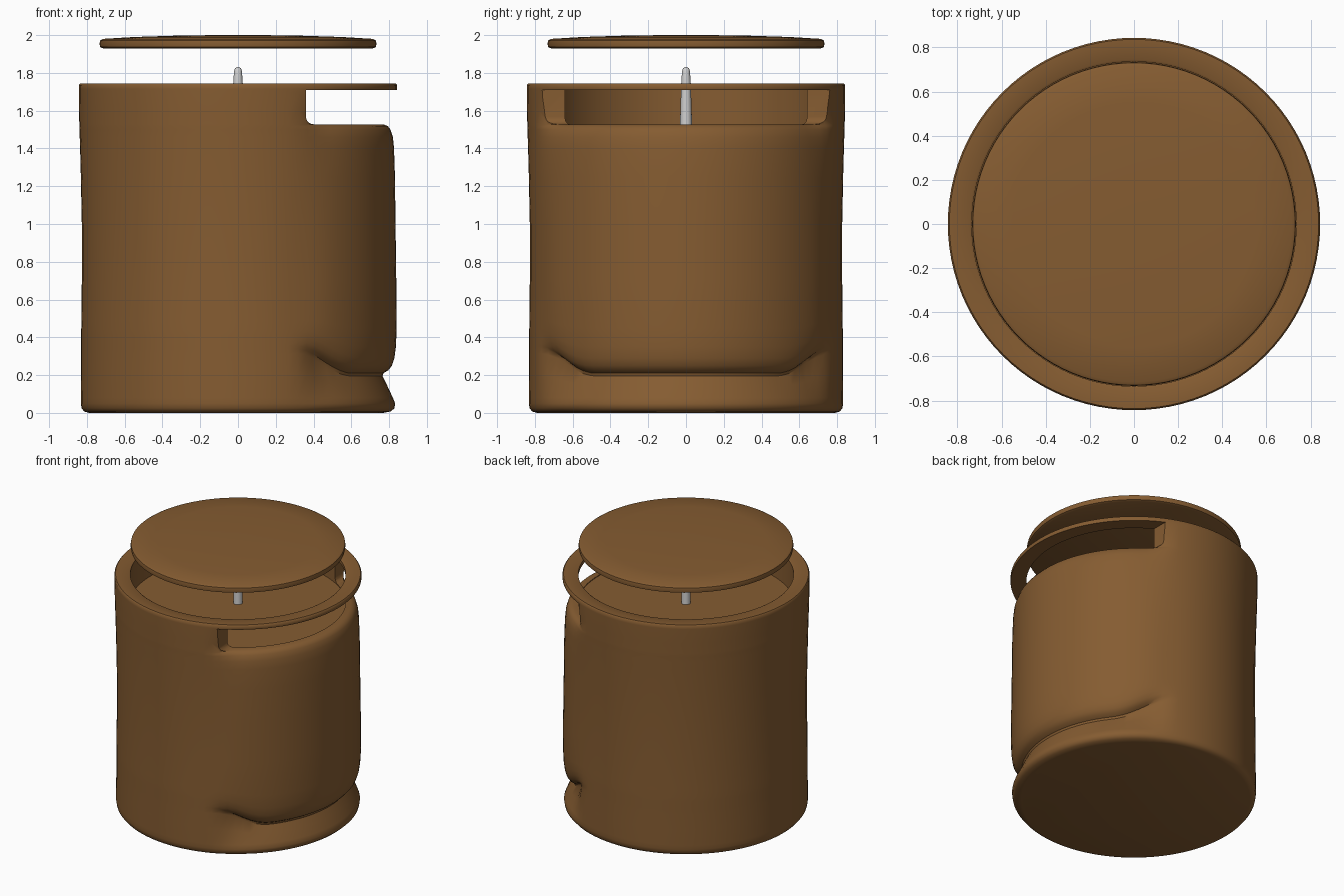
import bpy, bmesh, math
from mathutils import Vector

if "Cube" in bpy.data.objects:
    bpy.data.objects.remove(bpy.data.objects["Cube"])


def material(name, rgb):
    m = bpy.data.materials.new(name)
    m.diffuse_color = (*rgb, 1)
    m.use_nodes = True
    m.node_tree.nodes["Principled BSDF"].inputs["Base Color"].default_value = m.diffuse_color
    return m


BROWN = material("brown", (0.235, 0.107, 0.031))
GREY = material("light grey", (0.62, 0.62, 0.62))
N = 96


def smoothstep(a, b, v):
    t = max(0.0, min(1.0, (v - a) / (b - a)))
    return t * t * (3 - 2 * t)


def to_object(bm, name, mat):
    bmesh.ops.recalc_face_normals(bm, faces=bm.faces)
    me = bpy.data.meshes.new(name)
    bm.to_mesh(me)
    bm.free()
    ob = bpy.data.objects.new(name, me)
    bpy.context.collection.objects.link(ob)
    if mat:
        me.materials.append(mat)
    return ob


def smooth(ob, angle=40):
    bpy.ops.object.select_all(action='DESELECT')
    ob.select_set(True)
    bpy.context.view_layer.objects.active = ob
    bpy.ops.object.shade_smooth_by_angle(angle=math.radians(angle))


def lathe(name, rows, mat, n=N):
    """Rows run from bottom centre to top centre; each is a function of the
    direction (cos) giving radius and height."""
    bm = bmesh.new()
    rings = []
    for row in rows:
        ring = []
        for i in range(n):
            a = 2 * math.pi * i / n
            r, z = row(math.cos(a))
            ring.append(bm.verts.new((r * math.cos(a), r * math.sin(a), z)))
        rings.append(ring)
    for lo, hi in zip(rings, rings[1:]):
        for i in range(n):
            j = (i + 1) % n
            bm.faces.new((lo[i], lo[j], hi[j], hi[i]))
    bm.faces.new(rings[0][::-1])
    bm.faces.new(rings[-1])
    return to_object(bm, name, mat)


def plain(points):
    return [lambda c, p=p: p for p in points]


def panel_row(z, r_plain, r_panel, lift=0.0):
    """Outer wall row: plain round wall at the back, bulged panel towards +x."""
    def row(c):
        x = 0.84 * c
        w = smoothstep(0.3, 0.5, x)
        rise = lift * (1 - smoothstep(0.32, 0.66, x))
        return r_plain + (r_panel - r_plain) * w, z + rise
    return row


# Body: outer wall with undercut front panel, rim and inner recess
outer = [
    (0.0, 0.79, 0.77), (0.008, 0.815, 0.81), (0.025, 0.828, 0.828),
    (0.05, 0.832, 0.832), (0.08, 0.832, 0.82), (0.14, 0.831, 0.792, 0.06),
    (0.195, 0.83, 0.765, 0.12), (0.21, 0.83, 0.77, 0.13), (0.225, 0.83, 0.795, 0.13),
    (0.25, 0.83, 0.815, 0.13), (0.29, 0.83, 0.828, 0.12), (0.35, 0.83, 0.836, 0.09),
    (0.45, 0.829, 0.84, 0.04), (0.7, 0.827, 0.838), (1.0, 0.827, 0.834),
    (1.25, 0.832, 0.831), (1.4, 0.836, 0.826), (1.46, 0.838, 0.82),
    (1.5, 0.839, 0.807), (1.518, 0.84, 0.793), (1.528, 0.84, 0.77),
    (1.6, 0.842, 0.80), (1.7, 0.843, 0.838), (1.715, 0.843, 0.843),
    (1.735, 0.843, 0.843),
]
recess = plain([(0.836, 1.744), (0.745, 1.744), (0.735, 1.738), (0.735, 1.522)])
body = lathe("canister_body", [panel_row(*p) for p in outer] + recess, BROWN)

# Slot cutter: rounded lower corner, extruded through the front panel
X0, Z0, Z1, R = 0.36, 1.528, 1.71, 0.04
prof = [(1.0, Z0), (1.0, Z1), (X0, Z1)]
for k in range(6):
    a = math.pi + k / 5 * math.pi / 2
    prof.append((X0 + R + R * math.cos(a), Z0 + R + R * math.sin(a)))
bm = bmesh.new()
f = bm.faces.new([bm.verts.new((x, -1, z)) for x, z in prof])
ext = bmesh.ops.extrude_face_region(bm, geom=[f])
bmesh.ops.translate(bm, vec=Vector((0, 2, 0)),
                    verts=[v for v in ext["geom"] if isinstance(v, bmesh.types.BMVert)])
cutter = to_object(bm, "slot_cutter", None)
cutter.hide_render = True

mod = body.modifiers.new("slot", 'BOOLEAN')
mod.operation = 'DIFFERENCE'
mod.solver = 'EXACT'
mod.object = cutter
bpy.context.view_layer.objects.active = body
bpy.ops.object.modifier_apply(modifier=mod.name)
bpy.data.objects.remove(cutter, do_unlink=True)
smooth(body)

# Floating lid, slightly domed
lid = lathe("lid", plain([(0.715, 1.93), (0.73, 1.937), (0.733, 1.955), (0.73, 1.972),
                          (0.715, 1.98), (0.55, 1.99), (0.3, 1.998), (0.1, 2.0)]), BROWN)
smooth(lid)

# Centre pin standing on the recess floor
pin = lathe("centre_pin", plain([(0.032, 1.515), (0.03, 1.6), (0.025, 1.75), (0.021, 1.81),
                                 (0.016, 1.824), (0.008, 1.83)]), GREY, 16)
smooth(pin, 60)
